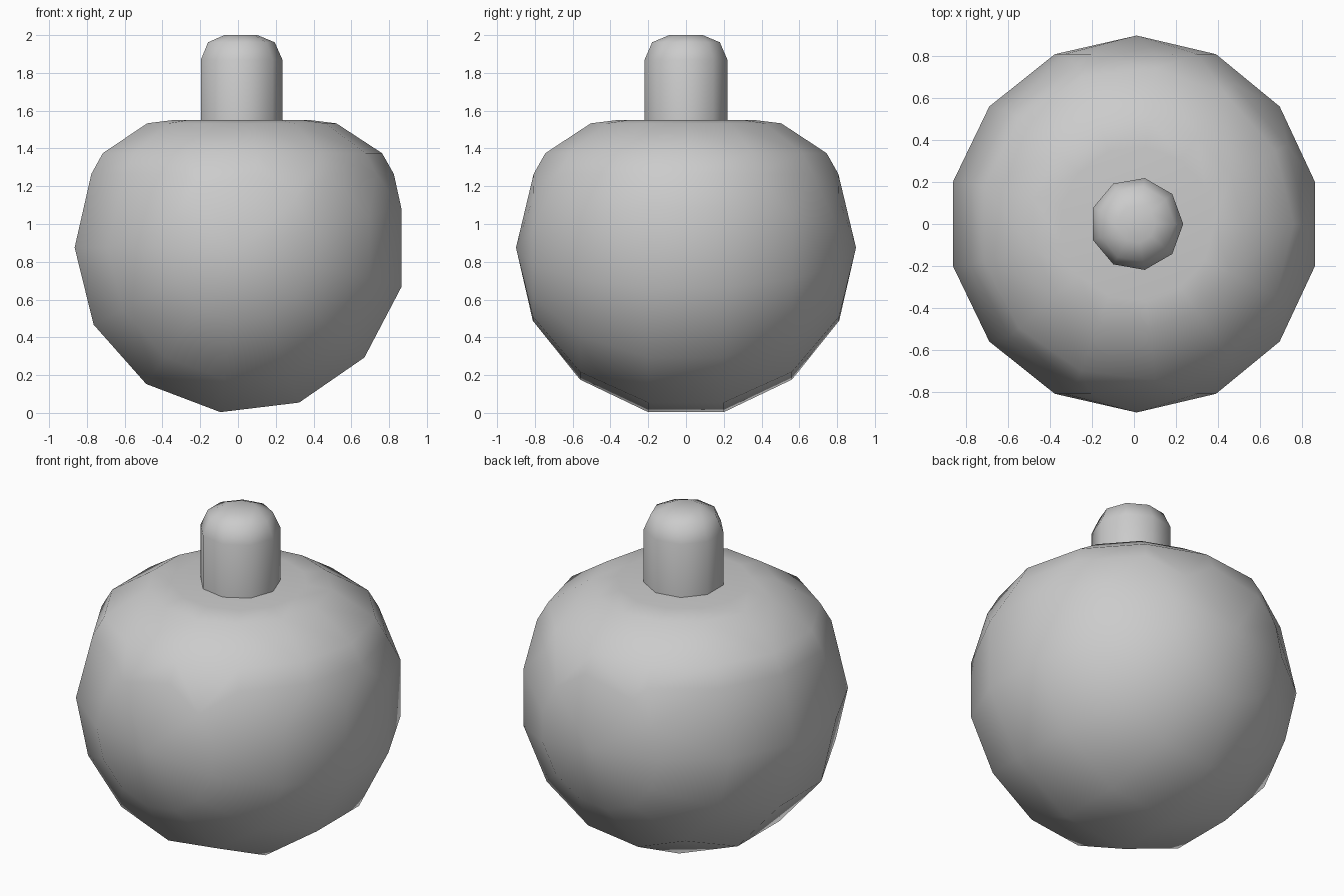
import bpy, bmesh, math

if "Cube" in bpy.data.objects:
    bpy.data.objects.remove(bpy.data.objects["Cube"])

CX = 0.0125  # axis offset that centres the odd-sided shapes


def ring(r, z, n, start=0.0):
    return [(r * math.cos(start + math.tau * i / n),
             r * math.sin(start + math.tau * i / n), z) for i in range(n)]


def finish(name, bm):
    bmesh.ops.recalc_face_normals(bm, faces=bm.faces)
    mesh = bpy.data.meshes.new(name)
    bm.to_mesh(mesh)
    bm.free()
    ob = bpy.data.objects.new(name, mesh)
    ob.location.x = CX
    bpy.context.collection.objects.link(ob)
    bpy.ops.object.select_all(action='DESELECT')
    ob.select_set(True)
    bpy.context.view_layer.objects.active = ob
    bpy.ops.object.shade_smooth_by_angle(angle=math.radians(50))
    return ob


# Body: coarse sphere with its poles on the y axis, 13 sides by 7 bands
R, CZ = 0.9, 0.875
points = [(0, -R, CZ), (0, R, CZ)]
for k in range(1, 7):
    a = math.pi * k / 7
    points += [(x, h, CZ + z) for x, z, h in
               ring(R * math.sin(a), R * math.cos(a), 13, math.pi)]
points = [p for p in points if p[2] < 1.2]

# Flat top with a wide rounded shoulder
for r, z in [(0.8125, 1.265), (0.75, 1.375), (0.508, 1.533), (0.37, 1.55)]:
    points += ring(r, z, 13)

bm = bmesh.new()
for p in points:
    bm.verts.new(p)
hull = bmesh.ops.convex_hull(bm, input=bm.verts)
bmesh.ops.delete(bm, geom=[v for v in bm.verts if not v.link_faces],
                 context='VERTS')
bmesh.ops.dissolve_limit(bm, angle_limit=0.002, verts=bm.verts, edges=bm.edges)
finish("body", bm)

# Stem: nine-sided post with a rounded tip
bm = bmesh.new()
profile = [(0.2225, 1.5), (0.2225, 1.87), (0.182, 1.962), (0.09, 2.0)]
loops = [[bm.verts.new(p) for p in ring(r, z, 9)] for r, z in profile]
for a, b in zip(loops, loops[1:]):
    for i in range(9):
        j = (i + 1) % 9
        bm.faces.new((a[i], a[j], b[j], b[i]))
bm.faces.new(loops[0][::-1])
bm.faces.new(loops[-1])
finish("stem", bm)
